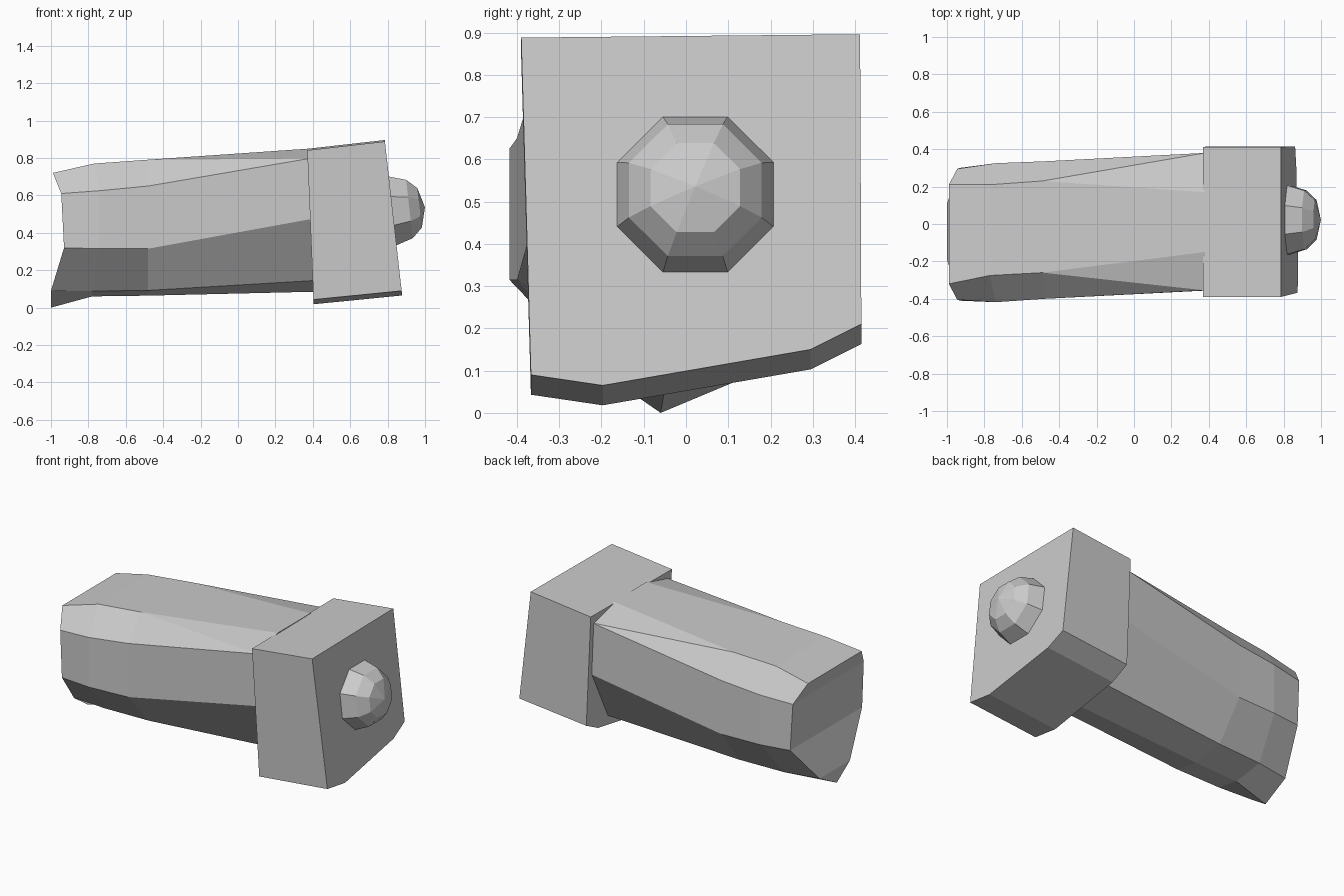
import bpy, bmesh, math
from mathutils import Vector, Matrix

if "Cube" in bpy.data.objects:
    bpy.data.objects.remove(bpy.data.objects["Cube"])


def loft(name, rings, end_faces=None, splits=()):
    """Skin closed rings; end_faces lists the start cap's polygons by ring index."""
    bm = bmesh.new()
    vs = [[bm.verts.new(p) for p in ring] for ring in rings]
    n = len(rings[0])
    for k, (a, b) in enumerate(zip(vs, vs[1:])):
        for i in range(n):
            j = (i + 1) % n
            if (k, i) in splits:                      # fold from a[i] to b[j]
                bm.faces.new((a[i], b[i], b[j]))
                bm.faces.new((a[i], b[j], a[j]))
            elif (k, j, "r") in splits:               # fold from a[j] to b[i]
                bm.faces.new((a[i], b[i], a[j]))
                bm.faces.new((a[j], b[i], b[j]))
            else:
                bm.faces.new((a[i], b[i], b[j], a[j]))
    for f in end_faces or [range(n)]:
        bm.faces.new([vs[0][i] for i in f])
    bm.faces.new(vs[-1])
    bmesh.ops.recalc_face_normals(bm, faces=bm.faces)
    mesh = bpy.data.meshes.new(name)
    bm.to_mesh(mesh)
    bm.free()
    ob = bpy.data.objects.new(name, mesh)
    bpy.context.collection.objects.link(ob)
    return ob


# Shaft: each section is top, shoulder, side, underside rows (x, y front, y back, z) and a keel point
sections = [
    ([(-.99, -.32, .21, .72), (-.945, -.405, .295, .61), (-.93, -.41, .30, .32),
      (-1, -.19, .11, .09)], (-1, -.06, 0)),
    ([(-.77, -.275, .21, .77), (-.74, -.418, .325, .625), (-.74, -.418, .325, .315),
      (-.78, -.20, .15, .088), ], (-.78, -.05, .06)),
    ([(-.49, -.26, .23, .79), (-.48, -.40, .335, .65), (-.48, -.40, .335, .315),
      (-.48, -.20, .165, .092)], (-.48, -.04, .064)),
    ([(.38, -.15, .17, .85), (.38, -.355, .38, .797), (.40, -.355, .38, .475),
      (.41, -.18, .20, .145)], (.41, 0, .085)),
]
rings = []
for rows, keel in sections:
    front = [(x, yf, z) for x, yf, yb, z in rows]
    back = [(x, yb, z) for x, yf, yb, z in reversed(rows)]
    rings.append(front + [keel] + back)
cap = [(0, 1, 7, 8), (1, 2, 6, 7), (2, 3, 5, 6), (3, 4, 5)]
loft("shaft", rings, cap, {(2, 0), (2, 8, "r")})

# Collar block: one outline swept between two slanted planes
outline = [(-.39, .888), (.412, .896), (.415, .21), (.295, .15), (-.197, .065), (-.367, .09)]
outer = [(.785 + .112 * (.893 - z), y, z) for y, z in outline]
inner = [(.37 + .042 * (.893 - z), y, z - .047) for y, z in outline]
loft("collar_block", [inner, outer])

# Domed stud: eight-sided, square to the slanted outer face
axis = Vector((1, 0, .112)).normalized()
up = Vector((-axis.z, 0, axis.x))
side = Vector((0, 1, 0))
base = Vector((.827, .022, .517))
stud_rings = []
for depth, radius in [(-.01, .2), (0, .2), (.09, .17), (.145, .115), (.173, .002)]:
    ring = []
    for i in range(8):
        t = math.pi / 8 + i * math.pi / 4
        ring.append(base + axis * depth + (side * math.cos(t) + up * math.sin(t)) * radius)
    stud_rings.append(ring)
loft("domed_stud", stud_rings)
